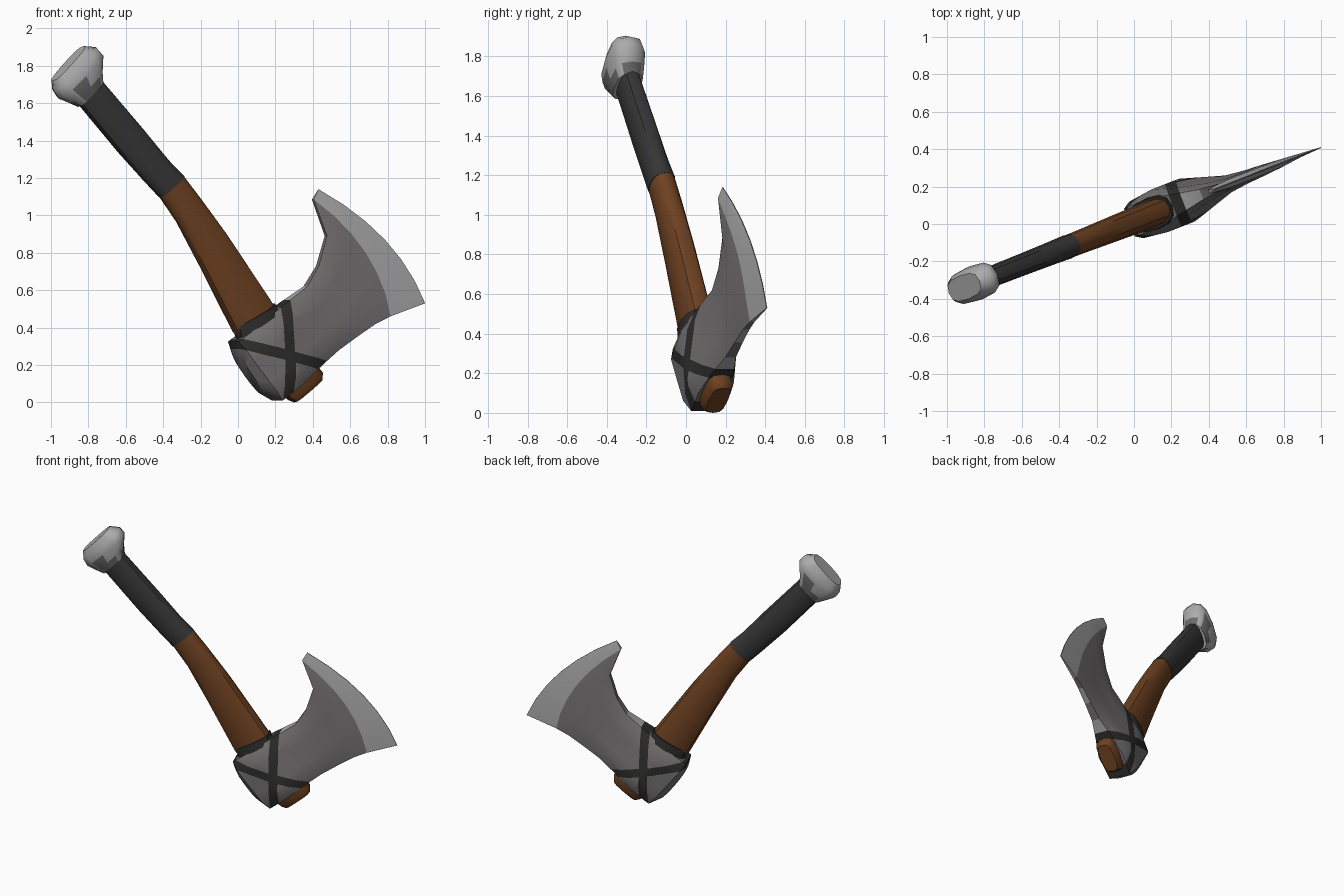
import bpy, bmesh, math
from mathutils import Vector, Matrix

if "Cube" in bpy.data.objects:
    bpy.data.objects.remove(bpy.data.objects["Cube"])

# The axe is drawn in front-view coordinates (x, z) with depth n, then turned about z
TH = math.radians(21.4)
S, C, T = math.sin(TH), math.cos(TH), math.tan(TH)
PLACE = Matrix(((1, -S, 0, 0), (T, C, 0, 0.017), (0, 0, 1, 0), (0, 0, 0, 1)))


def material(name, r, g, b):
    m = bpy.data.materials.new(name)
    lin = [((v / 255 + 0.055) / 1.055) ** 2.4 for v in (r, g, b)]
    m.diffuse_color = (*lin, 1)
    m.use_nodes = True
    m.node_tree.nodes["Principled BSDF"].inputs["Base Color"].default_value = m.diffuse_color
    return m


STEEL = material("dark_steel", 118, 115, 115)
BRIGHT = material("bright_steel", 172, 172, 172)
PATCH = material("worn_steel", 108, 107, 107)
WOOD = material("brown_wood", 110, 65, 33)
GRIP = material("black_grip", 54, 54, 54)
STRAP = material("dark_strap", 46, 46, 45)


def finish(bm, name, mats, angle):
    bmesh.ops.recalc_face_normals(bm, faces=bm.faces[:])
    bm.transform(PLACE)
    me = bpy.data.meshes.new(name)
    bm.to_mesh(me)
    bm.free()
    for m in mats:
        me.materials.append(m)
    for p in me.polygons:
        p.use_smooth = True
    me.set_sharp_from_angle(angle=math.radians(angle))
    ob = bpy.data.objects.new(name, me)
    bpy.context.collection.objects.link(ob)
    return ob


def skin(rings, rule=None):
    """Closed loft through rings of points; rule(station, side) gives the material."""
    bm = bmesh.new()
    vs = [[bm.verts.new(p) for p in r] for r in rings]
    k = len(vs[0])
    for j in range(len(vs) - 1):
        for i in range(k):
            f = bm.faces.new((vs[j][i], vs[j][(i + 1) % k], vs[j + 1][(i + 1) % k], vs[j + 1][i]))
            if rule:
                f.material_index = rule(j, i)
    bm.faces.new(vs[0])
    bm.faces.new(vs[-1])
    return bm


def oval(lx, lz, rx, rz, n, power=0.8, sides=12):
    """Rounded section between a left and a right outline point, half depth n."""
    out = []
    for i in range(sides):
        a = math.tau * i / sides
        c, s = math.cos(a), math.sin(a)
        c = math.copysign(abs(c) ** power, c)
        s = math.copysign(abs(s) ** power, s)
        out.append(((lx + rx) / 2 + c * (rx - lx) / 2, s * n, (lz + rz) / 2 + c * (rz - lz) / 2))
    return out


# Wooden shaft, curved, running into the head
shaft = [(-0.42, 1.10, -0.295, 1.215, 0.062), (-0.325, 0.96, -0.20, 1.09, 0.064),
         (-0.20, 0.72, -0.06, 0.90, 0.068), (-0.03, 0.38, 0.185, 0.53, 0.074),
         (0.08, 0.25, 0.29, 0.40, 0.07)]
finish(skin([oval(*r) for r in shaft]), "wooden_shaft", [WOOD], 40)

# Wrapped grip
grip = [(-0.86, 1.60, -0.735, 1.73, 0.056), (-0.64, 1.335, -0.505, 1.46, 0.059),
        (-0.50, 1.18, -0.375, 1.30, 0.062), (-0.42, 1.095, -0.293, 1.215, 0.065)]
finish(skin([oval(*r) for r in grip]), "wrapped_grip", [GRIP], 40)

# Shaft end sticking out below the head
stub = [(0.18, 0.08, 0.38, 0.25, 0.068), (0.27, 0.012, 0.445, 0.165, 0.068), (0.30, 0.0, 0.445, 0.125, 0.052)]
finish(skin([oval(*r, power=0.6) for r in stub]), "shaft_end", [WOOD], 40)

# Flared pommel with worn patches at the neck
pommel = [(-0.855, 1.58, -0.73, 1.715, 0.072), (-0.90, 1.60, -0.735, 1.775, 0.085),
          (-0.96, 1.625, -0.73, 1.865, 0.095), (-0.985, 1.665, -0.76, 1.90, 0.09),
          (-0.99, 1.72, -0.825, 1.905, 0.066)]
finish(skin([oval(*r, power=0.7) for r in pommel],
            lambda j, i: 1 if (j == 0 and i % 3 != 1) or (j == 1 and i in (2, 8)) else 0),
       "pommel", [BRIGHT, PATCH], 45)

# Collar strap round the shaft
collar = [(-0.025, 0.40, 0.195, 0.53, 0.085), (0.0, 0.32, 0.22, 0.47, 0.092)]
finish(skin([oval(*r) for r in collar]), "collar_strap", [STRAP], 40)

# Axe head: top point, middle point, bottom point, half depth, end taper
head = [((-0.012, 0.25), (0.055, 0.145), (0.13, 0.05), 0.060, 0.8),
        ((-0.025, 0.325), (0.09, 0.165), (0.21, 0.01), 0.105, 0.75),
        ((0.10, 0.42), (0.21, 0.255), (0.32, 0.10), 0.122, 0.7),
        ((0.21, 0.51), (0.32, 0.355), (0.43, 0.20), 0.085, 0.7),
        ((0.36, 0.62), (0.45, 0.45), (0.53, 0.28), 0.048, 0.6),
        ((0.425, 0.73), (0.53, 0.55), (0.635, 0.355), 0.036, 0.6),
        ((0.47, 0.89), (0.60, 0.67), (0.73, 0.42), 0.030, 0.6),
        ((0.40, 1.085), (0.675, 0.80), (0.81, 0.46), 0.022, 0.6),
        ((0.43, 1.14), (0.785, 0.87), (1.0, 0.53), 0.002, 1)]
M = 6


def head_ring(t, m, b, n, taper):
    t, m, b = Vector(t), Vector(m), Vector(b)
    ctl = 2 * m - (t + b) / 2
    side = []
    for i in range(M + 1):
        s = i / M
        p = t * (1 - s) ** 2 + ctl * 2 * s * (1 - s) + b * s * s
        side.append((p.x, n * (taper if i in (0, M) else 1), p.y))
    return side + [(x, -y, z) for x, y, z in reversed(side)]


def head_rule(j, i):
    if j == 7:
        return 1                      # sharpened edge
    if i == M and j in (3, 5):
        return 1                      # worn underside
    if i == 2 * M + 1 and j == 3:
        return 1                      # worn upper rim
    return 0


bm = skin([head_ring(*h) for h in head], head_rule)

# Two crossed straps, cut into the head as bands
straps = [(Vector((-0.02, 0, 0.315)), Vector((0.43, 0, 0.20))),
          (Vector((0.235, 0, 0.50)), Vector((0.24, 0, 0.02)))]
HALF = 0.028
bands = []
for a, b in straps:
    d = (b - a).normalized()
    nor = Vector((-d.z, 0, d.x))
    bands.append((a, nor))
    for sgn in (-1, 1):
        bmesh.ops.bisect_plane(bm, geom=bm.verts[:] + bm.edges[:] + bm.faces[:],
                               plane_co=a + nor * HALF * sgn, plane_no=nor, dist=0.0005)
for f in bm.faces:
    c = f.calc_center_median()
    if c.x < 0.46 and c.z < 0.6 and any(abs((c - a).dot(nor)) < HALF for a, nor in bands):
        f.material_index = 2
finish(bm, "axe_head", [STEEL, BRIGHT, STRAP], 35)
